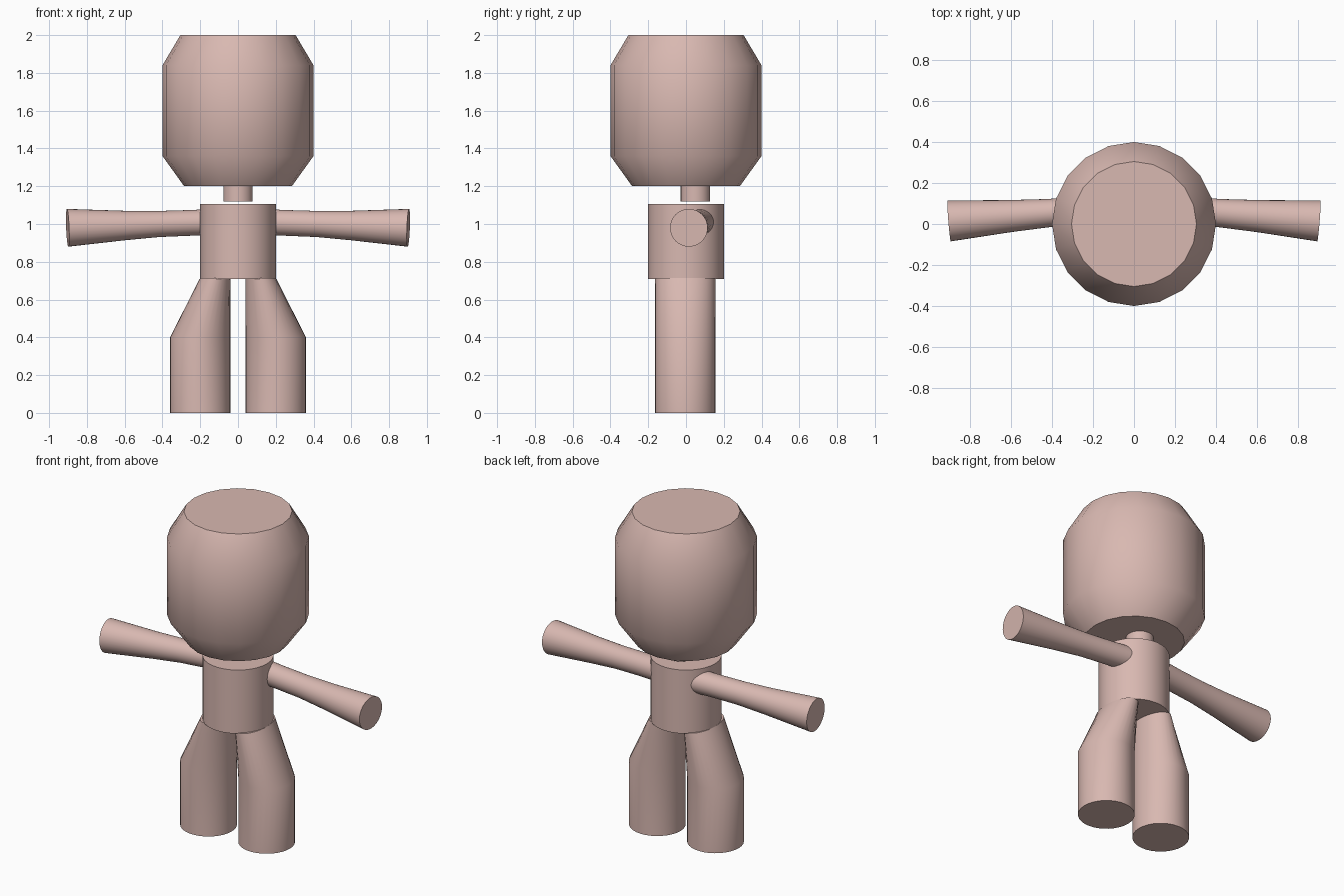
import bpy, bmesh, math
from mathutils import Vector

if "Cube" in bpy.data.objects:
    bpy.data.objects.remove(bpy.data.objects["Cube"])

skin = bpy.data.materials.new("skin_pink")
skin.diffuse_color = (0.69, 0.48, 0.44, 1)
skin.use_nodes = True
skin.node_tree.nodes["Principled BSDF"].inputs["Base Color"].default_value = skin.diffuse_color


def loft(name, rings, sides):
    """Skin a closed tube through rings given as (centre, u axis, v axis)."""
    bm = bmesh.new()
    loops = []
    for c, u, v in rings:
        c, u, v = Vector(c), Vector(u), Vector(v)
        angles = [2 * math.pi * i / sides for i in range(sides)]
        loops.append([bm.verts.new(c + u * math.cos(a) + v * math.sin(a)) for a in angles])
    for a, b in zip(loops, loops[1:]):
        for i in range(sides):
            j = (i + 1) % sides
            bm.faces.new((a[i], a[j], b[j], b[i]))
    bm.faces.new(loops[0][::-1])
    bm.faces.new(loops[-1])
    bmesh.ops.recalc_face_normals(bm, faces=bm.faces)
    mesh = bpy.data.meshes.new(name)
    bm.to_mesh(mesh)
    bm.free()
    mesh.materials.append(skin)
    obj = bpy.data.objects.new(name, mesh)
    bpy.context.collection.objects.link(obj)
    bpy.ops.object.select_all(action='DESELECT')
    obj.select_set(True)
    bpy.context.view_layer.objects.active = obj
    bpy.ops.object.shade_smooth_by_angle(angle=math.radians(45))
    return obj


def upright(x, y, z, rx, ry):
    return (x, y, z), (rx, 0, 0), (0, ry, 0)


# Head: barrel with chamfered top and bottom
loft("head", [upright(0, 0, z, r, r) for z, r in
              ((1.2, 0.285), (1.36, 0.4), (1.84, 0.4), (2.0, 0.305))], 20)

# Neck sits slightly back and just above the torso
loft("neck", [upright(0, 0.05, z, 0.078, 0.078) for z in (1.12, 1.21)], 32)

# Torso
loft("torso", [upright(0, 0, z, 0.2, 0.2) for z in (0.71, 1.105)], 32)

# Arm stations: x, y, z, radius from shoulder to hand
arm = ((0.12, 0.077, 1.01, 0.07), (0.25, 0.066, 1.006, 0.068), (0.42, 0.053, 1.0, 0.069),
       (0.6, 0.039, 0.992, 0.078), (0.902, 0.015, 0.98, 0.1))

for side, s in (("left", -1), ("right", 1)):
    # Arm: rings square to the slightly forward and downward axis
    axis = Vector((s * 0.782, -0.062, -0.03)).normalized()
    u = axis.cross(Vector((0, 0, 1))).normalized()
    v = axis.cross(u)
    loft(side + "_arm", [((s * x, y, z), u * r, v * r) for x, y, z, r in arm], 32)

    # Leg: round below, narrowing inward to an oval at the hip
    loft(side + "_leg", [upright(s * 0.2, -0.004, 0, 0.16, 0.16),
                         upright(s * 0.2, -0.004, 0.4, 0.16, 0.16),
                         upright(s * 0.12, -0.004, 0.715, 0.08, 0.16)], 32)
